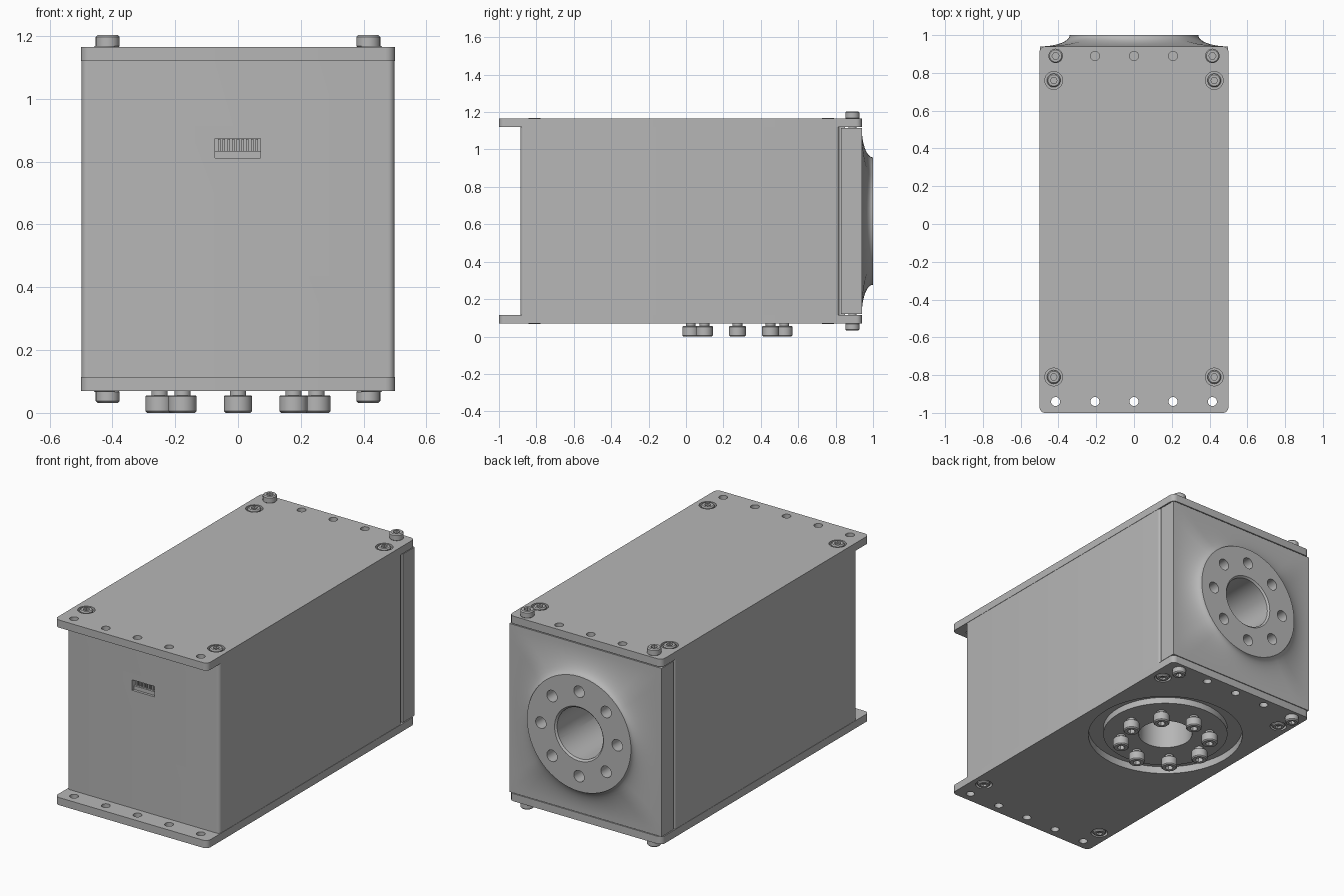
import bpy, bmesh
from math import sin, cos, pi, tau
from mathutils import Matrix, Vector

cube = bpy.data.objects.get("Cube")
if cube:
    bpy.data.objects.remove(cube, do_unlink=True)

grey = bpy.data.materials.new("plain_grey")
grey.use_nodes = True
COLOUR = (0.47, 0.47, 0.47, 1)
grey.diffuse_color = COLOUR
grey.node_tree.nodes["Principled BSDF"].inputs["Base Color"].default_value = COLOUR

PORT_Y, PORT_Z, BORE = 0.275, 0.617, 0.15
BOTTOM, FLOOR, CEILING, TOP = 0.07, 0.115, 1.12, 1.165


# ---- helpers ----
def loft(name, rings, matrix=Matrix()):
    """Skin a list of equal-length rings and cap both ends."""
    bm = bmesh.new()
    loops = [[bm.verts.new(matrix @ Vector(p)) for p in ring] for ring in rings]
    n = len(loops[0])
    for a, b in zip(loops, loops[1:]):
        for i in range(n):
            j = (i + 1) % n
            bm.faces.new((a[i], a[j], b[j], b[i]))
    bm.faces.new(loops[0])
    bm.faces.new(loops[-1])
    bmesh.ops.recalc_face_normals(bm, faces=bm.faces)
    mesh = bpy.data.meshes.new(name)
    bm.to_mesh(mesh)
    bm.free()
    mesh.materials.append(grey)
    obj = bpy.data.objects.new(name, mesh)
    bpy.context.collection.objects.link(obj)
    return obj


def lathe(name, profile, matrix=Matrix(), sides=32):
    return loft(name, [[(r * cos(tau * i / sides), r * sin(tau * i / sides), z)
                        for i in range(sides)] for r, z in profile], matrix)


def cylinder(name, x, y, r, z0, z1, sides=32):
    return lathe(name, [(r, z0), (r, z1)], Matrix.Translation((x, y, 0)), sides)


def slab(name, x, y, z, corner=0.0):
    """Box between the given ranges, with rounded upright edges."""
    pts = []
    for k, (sx, sy) in enumerate(((1, 1), (0, 1), (0, 0), (1, 0))):
        cx = x[sx] - corner * (2 * sx - 1)
        cy = y[sy] - corner * (2 * sy - 1)
        for s in range(7 if corner else 1):
            a = (k + s / 6) * pi / 2
            pts.append((cx + corner * cos(a), cy + corner * sin(a)))
    return loft(name, [[(px, py, h) for px, py in pts] for h in z])


def cut(target, *cutters):
    for cutter in cutters:
        mod = target.modifiers.new("cut", 'BOOLEAN')
        mod.operation, mod.solver, mod.object = 'DIFFERENCE', 'EXACT', cutter
        bpy.context.view_layer.objects.active = target
        bpy.ops.object.modifier_apply(modifier=mod.name)
        bpy.data.objects.remove(cutter, do_unlink=True)


def along_y(x, z):
    """Frame whose local z runs along +y."""
    return Matrix.Translation((x, 0, z)) @ Matrix.Rotation(-pi / 2, 4, 'X')


def back_bore():
    return lathe("bore_cutter", [(BORE, PORT_Y), (BORE, 1.1)], along_y(0, PORT_Z), 64)


def down_bore():
    dome = [(BORE * cos(a), PORT_Z + BORE * sin(a))
            for a in (i * pi / 20 for i in range(10))]
    return lathe("bore_cutter", [(BORE, -0.1)] + dome,
                 Matrix.Translation((0, PORT_Y, 0)), 64)


def bolt(name, r, head, neck):
    """Socket head bolt standing on its seat at z = 0."""
    b = 0.006
    obj = lathe(name, [(r * 0.58, -neck), (r * 0.58, 0), (r - b / 2, 0), (r, b / 2),
                       (r, head - b), (r - b, head)])
    cut(obj, lathe("socket_cutter", [(r * 0.5, head * 0.45), (r * 0.5, 1)], sides=6))
    return obj


def place(proto, spots, up):
    """Set linked copies of a bolt on the given spots, facing up or down."""
    for x, y, z in spots:
        copy = proto.copy()
        copy.location = (x, y, z)
        copy.rotation_euler.x = 0 if up else pi
        bpy.context.collection.objects.link(copy)


# ---- main housing with elbow duct ----
body = slab("housing", (-0.498, 0.498), (-0.885, 0.82), (FLOOR - 0.002, CEILING + 0.002), 0.02)
cut(body, back_bore(), down_bore(),
    slab("slot_cutter", (-0.073, 0.072), (-1, -0.83), (0.812, 0.874)))

# ---- connector inside the front slot ----
slab("connector_ledge", (-0.073, 0.072), (-0.87, -0.82), (0.81, 0.834))
for i in range(9):
    x = -0.06 + i * 0.015
    slab("connector_pin", (x - 0.004, x + 0.004), (-0.86, -0.82), (0.83, 0.872))

# ---- recessed neck between housing and rear flange ----
neck = slab("rear_neck", (-0.485, 0.485), (0.8, 0.85), (FLOOR - 0.002, CEILING + 0.002))
cut(neck, back_bore())

# ---- rear flange flaring from a square to a round port ----
SIDES, STEPS, HALF, RADIUS = 64, 10, 0.498, 0.34


def flare_ring(blend, y):
    ring = []
    for i in range(SIDES):
        c, s = cos(tau * i / SIDES), sin(tau * i / SIDES)
        r = RADIUS + (HALF / max(abs(c), abs(s)) - RADIUS) * blend
        ring.append((r * c, y, PORT_Z + r * s))
    return ring


rings = [flare_ring(1, 0.83)]
for k in range(STEPS + 1):
    t = k / STEPS * pi / 2
    rings.append(flare_ring(1 - sin(t), 0.94 + 0.06 * (1 - cos(t))))
flange = loft("rear_flange", rings)
cut(flange, back_bore(),
    lathe("chamfer_cutter", [(BORE, 0.99), (BORE + 0.02, 1.01)], along_y(0, PORT_Z), 64))
ring8 = [(0.25 * cos(k * pi / 4), 0.25 * sin(k * pi / 4)) for k in range(8)]
for x, z in ring8:
    cut(flange, lathe("hole_cutter", [(0.034, 0.9), (0.034, 1.1)], along_y(x, PORT_Z + z), 24))

# ---- top and bottom plates with hole rows and screw seats ----
ROW = [-0.415, -0.207, 0, 0.207, 0.415]
SCREWS = [(x, y) for x in (-0.425, 0.425) for y in (-0.81, 0.76)]
for name, z0, z1, face, inner in (("top_plate", CEILING, TOP, TOP, TOP - 0.018),
                                  ("bottom_plate", BOTTOM, FLOOR, BOTTOM, BOTTOM + 0.018)):
    plate = slab(name, (-0.5, 0.5), (-1, 0.94), (z0, z1), 0.03)
    for y in (-0.94, 0.89):
        for x in ROW:
            cut(plate, cylinder("hole_cutter", x, y, 0.024, z0 - 0.1, z1 + 0.1, 24))
    outer = 2 * face - inner
    for x, y in SCREWS:
        cut(plate, cylinder("seat_cutter", x, y, 0.047, min(inner, outer), max(inner, outer)))
    if name == "bottom_plate":
        cut(plate, cylinder("port_cutter", 0, PORT_Y, 0.434, 0, 0.2, 64))

# ---- round port flange under the housing ----
port = cylinder("bottom_port_flange", 0, PORT_Y, 0.35, 0.075, FLOOR + 0.01, 64)
cut(port, down_bore())

# ---- bolts ----
port_bolt = bolt("port_bolt", 0.045, 0.055, 0.04)
place(port_bolt, [(x, PORT_Y + y, 0.055) for x, y in ring8], False)
corner_bolt = bolt("corner_bolt", 0.038, 0.038, 0.06)
place(corner_bolt, [(x, 0.89, TOP) for x in (ROW[0], ROW[-1])], True)
place(corner_bolt, [(x, 0.89, BOTTOM) for x in (ROW[0], ROW[-1])], False)
plate_screw = bolt("plate_screw", 0.036, 0.022, 0.01)
place(plate_screw, [(x, y, TOP - 0.018) for x, y in SCREWS], True)
place(plate_screw, [(x, y, BOTTOM + 0.018) for x, y in SCREWS], False)
for proto in (port_bolt, corner_bolt, plate_screw):
    bpy.data.objects.remove(proto, do_unlink=True)

# ---- smooth round surfaces, keep edges sharp ----
bpy.ops.object.select_all(action='DESELECT')
for obj in bpy.context.collection.objects:
    if obj.type == 'MESH':
        obj.select_set(True)
        bpy.context.view_layer.objects.active = obj
bpy.ops.object.shade_smooth_by_angle(angle=pi / 6)
